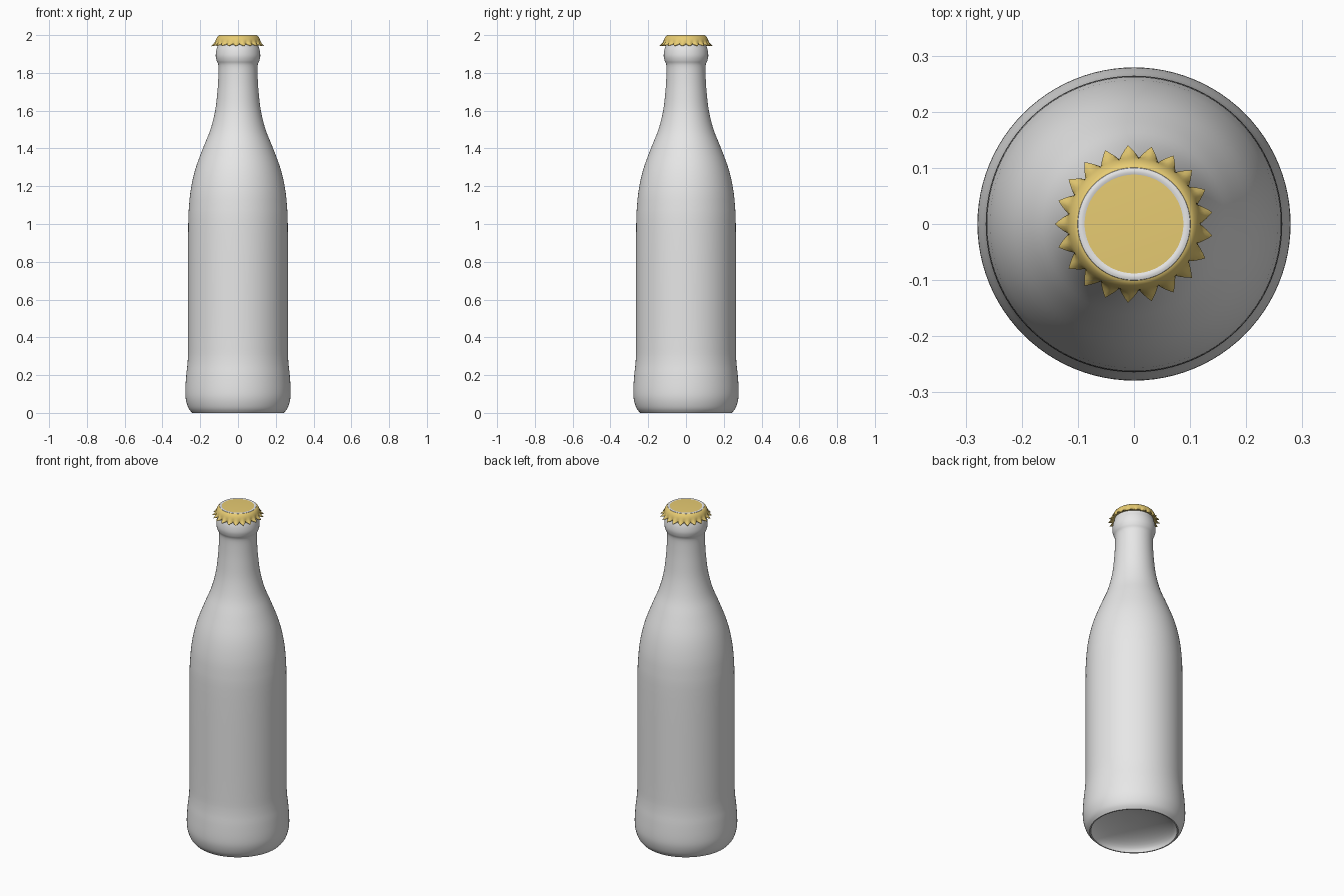
import bpy, bmesh, math
from mathutils import Vector

cube = bpy.data.objects.get("Cube")
if cube:
    bpy.data.objects.remove(cube, do_unlink=True)


def material(name, color):
    m = bpy.data.materials.new(name)
    m.use_nodes = True
    m.diffuse_color = color
    m.node_tree.nodes["Principled BSDF"].inputs["Base Color"].default_value = color
    return m


glass = material("pale grey glass", (0.8, 0.8, 0.8, 1))
gold = material("gold cap", (0.8, 0.6, 0.17, 1))


def smooth_profile(points, steps=4):
    """Catmull-Rom curve through (radius, height) points."""
    p = [Vector(q) for q in points]
    p = [p[0]] + p + [p[-1]]
    out = []
    for a, b, c, d in zip(p, p[1:], p[2:], p[3:]):
        for i in range(steps):
            t = i / steps
            out.append(0.5 * (2 * b + (c - a) * t + (2 * a - 5 * b + 4 * c - d) * t * t
                              + (3 * b - a - 3 * c + d) * t ** 3))
    return out + [p[-1]]


def lathe(name, rings, segments, mat, angle=40):
    """Rings are functions of the turn angle giving (radius, height)."""
    bm = bmesh.new()
    loops = []
    for ring in rings:
        loop = []
        for i in range(segments):
            a = math.tau * i / segments
            r, z = ring(a)
            loop.append(bm.verts.new((r * math.cos(a), r * math.sin(a), z)))
        loops.append(loop)
    for low, high in zip(loops, loops[1:]):
        for i in range(segments):
            j = (i + 1) % segments
            bm.faces.new((low[i], low[j], high[j], high[i]))
    bm.faces.new(loops[0][::-1])
    bm.faces.new(loops[-1])
    bmesh.ops.recalc_face_normals(bm, faces=bm.faces)
    mesh = bpy.data.meshes.new(name)
    bm.to_mesh(mesh)
    bm.free()
    mesh.materials.append(mat)
    obj = bpy.data.objects.new(name, mesh)
    bpy.context.collection.objects.link(obj)
    bpy.ops.object.select_all(action="DESELECT")
    obj.select_set(True)
    bpy.context.view_layer.objects.active = obj
    bpy.ops.object.shade_smooth_by_angle(angle=math.radians(angle))
    return obj


def plain(points):
    return [lambda a, p=p: (p[0], p[1]) for p in points]


# Bottle: hollow dome underneath, then the outer wall up to the lip
dome = [(0.235 * math.sin(t * math.pi / 20), 0.075 * math.cos(t * math.pi / 20))
        for t in range(1, 11)]
wall = smooth_profile([
    (0.242, 0), (0.262, 0.025), (0.276, 0.07), (0.279, 0.12), (0.274, 0.2),
    (0.266, 0.28), (0.264, 0.4), (0.264, 0.95), (0.259, 1.1), (0.247, 1.2),
    (0.223, 1.3), (0.182, 1.41), (0.146, 1.5), (0.121, 1.6), (0.109, 1.7),
    (0.104, 1.78), (0.104, 1.84), (0.113, 1.865), (0.118, 1.89),
    (0.115, 1.92), (0.108, 1.945), (0.104, 1.97)])
lathe("bottle", plain(dome + wall), 96, glass)

# Crown cap: round shoulder flaring into pointed teeth
TEETH = 21


def toothed(valley, peak, z_valley, z_peak):
    def ring(a):
        phase = ((a - math.pi) * TEETH / math.tau) % 1
        w = abs(2 * phase - 1)
        return valley + (peak - valley) * w, z_valley + (z_peak - z_valley) * w
    return ring


cap_rings = [
    toothed(0.106, 0.106, 1.955, 1.955),
    toothed(0.116, 0.139, 1.951, 1.941),
    toothed(0.118, 0.141, 1.953, 1.943),
    toothed(0.118, 0.128, 1.960, 1.955),
    toothed(0.118, 0.121, 1.968, 1.966),
] + plain([(0.117, 1.976), (0.113, 1.985), (0.108, 1.992), (0.102, 1.997), (0.088, 1.998)])
lathe("crown_cap", cap_rings, TEETH * 8, gold, 50)

# Thin pale ring set around the flat top of the cap
ring = lathe("cap_ring", plain([(0.101, 1.996), (0.1, 1.9985), (0.096, 2.0),
                                (0.092, 2.0), (0.088, 1.9985)]), 96, glass)
bm = bmesh.new()
bm.from_mesh(ring.data)
bmesh.ops.delete(bm, geom=[f for f in bm.faces if len(f.verts) > 4], context="FACES_ONLY")
bm.to_mesh(ring.data)
bm.free()
